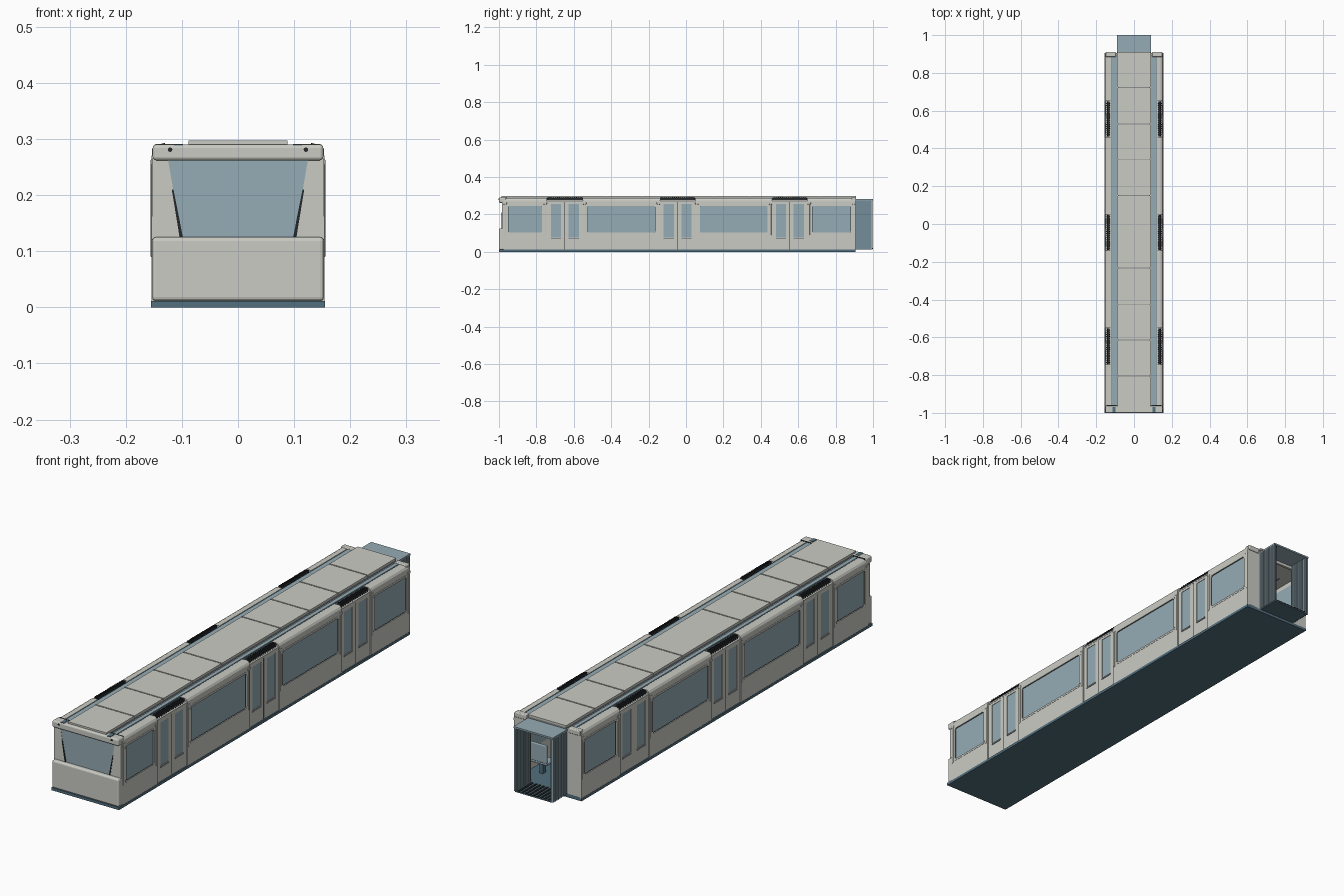
import bpy, bmesh, math

if "Cube" in bpy.data.objects:
    bpy.data.objects.remove(bpy.data.objects["Cube"])


def material(name, r, g, b):
    m = bpy.data.materials.new(name)
    m.diffuse_color = (r, g, b, 1)
    m.use_nodes = True
    m.node_tree.nodes["Principled BSDF"].inputs["Base Color"].default_value = m.diffuse_color
    return m


BODY = material("warm_grey_paint", 0.60, 0.60, 0.56)
GLASS = material("pale_blue_glass", 0.30, 0.41, 0.46)
BLUE = material("slate_blue", 0.085, 0.16, 0.21)
DARK = material("near_black", 0.018, 0.022, 0.024)
METAL = material("mid_grey_metal", 0.27, 0.28, 0.28)


def finish(name, bm, mat, bevel=0, solid=0):
    bmesh.ops.recalc_face_normals(bm, faces=bm.faces)
    me = bpy.data.meshes.new(name)
    bm.to_mesh(me)
    bm.free()
    me.materials.append(mat)
    ob = bpy.data.objects.new(name, me)
    bpy.context.collection.objects.link(ob)
    if solid:
        m = ob.modifiers.new("thickness", 'SOLIDIFY')
        m.thickness = solid
        m.offset = 0
    if bevel:
        m = ob.modifiers.new("round", 'BEVEL')
        m.width = bevel
        m.segments = 3
    return ob


def box(name, x0, x1, y0, y1, z0, z1, mat, bevel=0):
    bm = bmesh.new()
    bmesh.ops.create_cube(bm, size=1)
    for v in bm.verts:
        v.co.x = (x0 + x1) / 2 + v.co.x * (x1 - x0)
        v.co.y = (y0 + y1) / 2 + v.co.y * (y1 - y0)
        v.co.z = (z0 + z1) / 2 + v.co.z * (z1 - z0)
    return finish(name, bm, mat, bevel)


def side_box(name, s, x0, x1, *rest):
    a, b = sorted((s * x0, s * x1))
    return box(name, a, b, *rest)


def extrude_xz(name, pts, y0, y1, mat, bevel=0):
    # closed outline in x/z pushed along y
    bm = bmesh.new()
    f = bm.faces.new([bm.verts.new((x, y0, z)) for x, z in pts])
    r = bmesh.ops.extrude_face_region(bm, geom=[f])
    for v in r["geom"]:
        if isinstance(v, bmesh.types.BMVert):
            v.co.y = y1
    return finish(name, bm, mat, bevel)


def pierced_wall(name, x, y0, y1, z0, z1, holes, mat, t):
    # flat wall with rectangular openings
    ys = sorted({y0, y1} | {h[0] for h in holes} | {h[1] for h in holes})
    zs = sorted({z0, z1} | {h[2] for h in holes} | {h[3] for h in holes})
    bm = bmesh.new()
    for a, b in zip(ys, ys[1:]):
        for c, d in zip(zs, zs[1:]):
            m, n = (a + b) / 2, (c + d) / 2
            if any(h[0] < m < h[1] and h[2] < n < h[3] for h in holes):
                continue
            bm.faces.new([bm.verts.new((x, p, q)) for p, q in ((a, c), (b, c), (b, d), (a, d))])
    bmesh.ops.remove_doubles(bm, verts=bm.verts, dist=1e-5)
    return finish(name, bm, mat, 0, t)


def ring(name, x, y0, y1, z0, z1, w, r, mat, t):
    # rounded rectangular frame around a window
    def outline(g):
        pts = []
        for i, (cy, cz) in enumerate(((y1 - r, z1 - r), (y0 + r, z1 - r), (y0 + r, z0 + r), (y1 - r, z0 + r))):
            for k in range(5):
                a = math.pi / 2 * (i + k / 4)
                pts.append((cy + (r + g) * math.cos(a), cz + (r + g) * math.sin(a)))
        return pts
    bm = bmesh.new()
    inner = [bm.verts.new((x, *p)) for p in outline(0)]
    outer = [bm.verts.new((x, *p)) for p in outline(w)]
    n = len(inner)
    for i in range(n):
        j = (i + 1) % n
        bm.faces.new((inner[i], outer[i], outer[j], inner[j]))
    return finish(name, bm, mat, 0, t)


def cylinder(name, c, r, h, mat, axis='Z'):
    bpy.ops.mesh.primitive_cylinder_add(vertices=16, radius=r, depth=h, location=c)
    ob = bpy.context.object
    ob.name = name
    if axis == 'Y':
        ob.rotation_euler.x = math.pi / 2
    ob.data.materials.append(mat)
    bpy.ops.object.shade_smooth_by_angle()
    return ob


END = 0.905
bays = [(-0.975, -0.745), (-0.55, -0.14), (0.05, 0.46), (0.65, END)]
doors = [(-0.745, -0.55), (-0.14, 0.05), (0.46, 0.65)]
windows = [(-0.955, -0.765), (-0.53, -0.16), (0.07, 0.44), (0.67, 0.885)]

# underframe and inner floor
box("underframe", -0.155, 0.155, -1, END, 0, 0.011, BLUE)
box("cabin_floor", -0.148, 0.148, -0.97, END, 0.011, 0.015, BLUE)

for s in (-1, 1):
    # window bays with glass, frames and cowl
    for (a, b), (wa, wb) in zip(bays, windows):
        pierced_wall("window_bay_wall", s * 0.1505, a, b, 0.011, 0.268, [(wa, wb, 0.098, 0.25)], BODY, 0.007)
        side_box("side_window", s, 0.147, 0.1505, wa, wb, 0.098, 0.25, GLASS)
        ring("window_frame", s * 0.153, wa + 0.004, wb - 0.004, 0.102, 0.246, 0.008, 0.008, BODY, 0.004)
        ring("window_seal", s * 0.1508, wa + 0.005, wb - 0.005, 0.103, 0.245, 0.004, 0.006, DARK, 0.002)
        extrude_xz("roof_cowl", [(s * x, z) for x, z in (
            (0.12, 0.268), (0.154, 0.268), (0.153, 0.276), (0.148, 0.284), (0.14, 0.288), (0.12, 0.288))], a, b, BODY)
        for e in (wa - 0.012, wb + 0.012):
            side_box("bay_pillar", s, 0.153, 0.1555, e - 0.004, e + 0.004, 0.09, 0.262, BODY, 0.001)
            side_box("pillar_bracket", s, 0.153, 0.1555, e - 0.009, e + 0.009, 0.254, 0.264, BODY, 0.002)

    # doorways: paired leaves, tall windows, roof grille
    for a, b in doors:
        m = (a + b) / 2
        panes = [(m - 0.075, m - 0.02, 0.075, 0.255), (m + 0.02, m + 0.075, 0.075, 0.255)]
        pierced_wall("door_leaves", s * 0.1475, a, b, 0.011, 0.268, panes, BODY, 0.005)
        for p in panes:
            side_box("door_window", s, 0.1445, 0.148, *p, GLASS)
            side_box("door_sill", s, 0.149, 0.1525, p[0], p[1], 0.068, 0.074, METAL)
        side_box("door_seam", s, 0.149, 0.1504, m - 0.001, m + 0.001, 0.012, 0.265, DARK)
        extrude_xz("door_cowl", [(s * x, z) for x, z in (
            (0.12, 0.265), (0.151, 0.265), (0.15, 0.272), (0.143, 0.279), (0.12, 0.279))], a, b, BODY)
        extrude_xz("grille_back", [(s * x, z) for x, z in (
            (0.128, 0.276), (0.145, 0.276), (0.14, 0.287), (0.13, 0.290))], a + 0.002, b - 0.002, DARK)
        for k in range(16):
            y = a + 0.012 + k * (b - a - 0.024) / 15
            extrude_xz("grille_fin", [(s * x, z) for x, z in (
                (0.128, 0.276), (0.148, 0.276), (0.142, 0.290), (0.130, 0.293))], y - 0.002, y + 0.002, DARK)

    # roof edge strips and end caps
    side_box("roof_channel", s, 0.091, 0.119, -0.965, 0.895, 0.281, 0.285, GLASS)
    side_box("roof_rail", s, 0.099, 0.115, -0.965, 0.895, 0.285, 0.288, GLASS)
    side_box("rail_edge", s, 0.1155, 0.118, -0.965, 0.895, 0.284, 0.287, BLUE)
    side_box("rear_roof_cap", s, 0.095, 0.15, 0.885, 0.91, 0.270, 0.291, BODY, 0.004)
    side_box("front_roof_vent", s, 0.092, 0.146, -0.968, -0.958, 0.28, 0.289, DARK)

    # front pillars beside the windscreen and marker lights
    extrude_xz("front_pillar", [(s * x, z) for x, z in (
        (0.100, 0.12), (0.154, 0.12), (0.153, 0.265), (0.125, 0.265))], -0.984, -0.968, BODY)
    extrude_xz("windscreen_edge", [(s * x, z) for x, z in (
        (0.098, 0.124), (0.104, 0.124), (0.118, 0.21), (0.115, 0.21))], -0.9855, -0.983, DARK)
    cylinder("marker_light", (s * 0.121, -0.999, 0.281), 0.004, 0.005, DARK, 'Y')
    side_box("front_rail_tip", s, 0.098, 0.114, -0.997, -0.97, 0.287, 0.2915, BLUE)

    # rear wall either side of the gangway
    side_box("rear_wall", s, 0.084, 0.153, END - 0.01, END, 0.011, 0.27, BODY)

    # folded gangway sides
    side_box("gangway_skin", s, 0.080, 0.084, END, 0.998, 0.012, 0.275, BLUE)
    for k in range(9):
        y = END + 0.002 + k * 0.0104
        side_box("gangway_fold", s, 0.077, 0.09, y, y + 0.0055, 0.012, 0.277, GLASS)

    # seats and handrails inside
    for k in range(11):
        y = -0.75 + k * 0.155
        if any(a - 0.02 < y < b + 0.02 for a, b in doors):
            continue
        side_box("seat_cushion", s, 0.055, 0.135, y - 0.025, y + 0.03, 0.06, 0.07, GLASS, 0.003)
        side_box("seat_back", s, 0.055, 0.135, y + 0.024, y + 0.034, 0.07, 0.145, GLASS, 0.004)
        side_box("seat_leg", s, 0.085, 0.1, y - 0.005, y + 0.015, 0.015, 0.06, BLUE)
    for y in (-0.76, -0.535, -0.155, 0.065, 0.445, 0.665):
        cylinder("grab_pole", (s * 0.065, y, 0.142), 0.003, 0.256, METAL)
    cylinder("ceiling_handrail", (s * 0.06, 0, 0.235), 0.003, 1.7, METAL, 'Y')

# rear wall lintel
box("rear_lintel", -0.153, 0.153, END - 0.01, END, 0.262, 0.283, BODY)

# roof deck and panelled centre cover
box("roof_deck", -0.125, 0.125, -0.97, END, 0.268, 0.282, BODY)
box("roof_cover_base", -0.086, 0.086, -0.985, 0.908, 0.282, 0.2945, METAL)
cuts = [-0.99, -0.805, -0.615, -0.425, -0.233, 0.15, 0.34, 0.53, 0.722, 0.912]
for a, b in zip(cuts, cuts[1:]):
    box("roof_panel", -0.088, 0.088, a + 0.0025, b - 0.0025, 0.290, 0.297, BODY)

# driver's end
box("front_lower_panel", -0.153, 0.153, -1, -0.965, 0.011, 0.125, BODY, 0.007)
box("front_header", -0.152, 0.152, -1, -0.962, 0.262, 0.290, BODY, 0.006)
extrude_xz("windscreen", [(-0.102, 0.12), (0.102, 0.12), (0.126, 0.264), (-0.126, 0.264)], -0.983, -0.976, GLASS)
box("cab_partition", -0.147, 0.147, -0.87, -0.865, 0.015, 0.268, BODY)

# gangway roof, floor and tread strips
box("gangway_roof", -0.09, 0.09, END, 1, 0.274, 0.281, GLASS)
box("gangway_floor", -0.084, 0.084, END, 0.998, 0.011, 0.016, BLUE)
for k in range(9):
    x = -0.068 + k * 0.017
    box("gangway_tread", x - 0.004, x + 0.004, END, 0.999, 0.016, 0.019, DARK)
